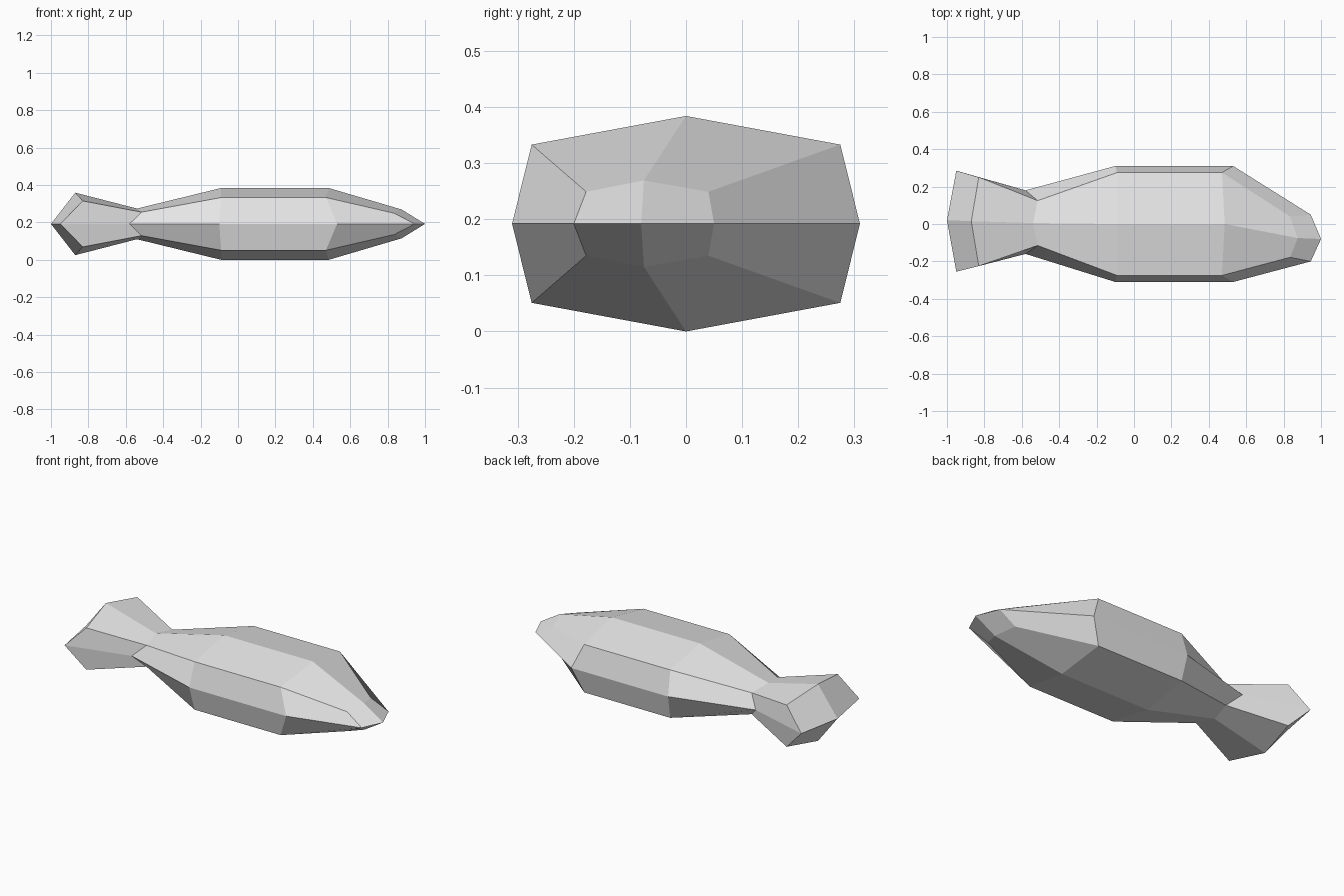
import bpy
import bmesh

cube = bpy.data.objects.get("Cube")
if cube:
    bpy.data.objects.remove(cube, do_unlink=True)

MID = 0.192  # height of the mirror plane

grey = bpy.data.materials.new("plain_grey")
grey.use_nodes = True
grey.diffuse_color = (0.8, 0.8, 0.8, 1)
grey.node_tree.nodes["Principled BSDF"].inputs["Base Color"].default_value = (0.8, 0.8, 0.8, 1)

# Sections from tail to nose, each with a side, corner and ridge point:
# side (x, y right, y left), corner (x, y right, y left, half height),
# ridge (x, y, half height)
SECTIONS = [
    ((-0.95, -0.255, 0.285), (-0.83, -0.225, 0.25, 0.123), (-0.87, 0.015, 0.167)),
    ((-0.58, -0.16, 0.18), (-0.515, -0.115, 0.125, 0.063), (-0.54, 0.005, 0.082)),
    ((-0.10, -0.31, 0.31), (-0.09, -0.275, 0.275, 0.141), (-0.09, 0, 0.192)),
    ((0.53, -0.31, 0.31), (0.47, -0.275, 0.275, 0.141), (0.485, 0, 0.192)),
    ((0.945, -0.20, 0.05), (0.835, -0.178, 0.04, 0.057), (0.875, -0.075, 0.077)),
]


def add_ring(bm, side, corner, ridge):
    """Eight points round the body, starting at the right side."""
    sx, sr, sl = side
    cx, cr, cl, ch = corner
    rx, ry, rh = ridge
    points = [(sx, sr, 0), (cx, cr, ch), (rx, ry, rh), (cx, cl, ch),
              (sx, sl, 0), (cx, cl, -ch), (rx, ry, -rh), (cx, cr, -ch)]
    return [bm.verts.new((x, y, z + MID)) for x, y, z in points]


def cap(bm, ring, x, y):
    """Close an end with four faces meeting at a tip."""
    tip = bm.verts.new((x, y, MID))
    for i in range(0, 8, 2):
        bm.faces.new((tip, ring[i], ring[i + 1], ring[(i + 2) % 8]))


# Body, tail and nose lofted as one faceted skin
bm = bmesh.new()
rings = [add_ring(bm, *section) for section in SECTIONS]
for a, b in zip(rings, rings[1:]):
    for i in range(8):
        j = (i + 1) % 8
        bm.faces.new((a[i], a[j], b[j], b[i]))
cap(bm, rings[0], -1.0, 0.02)
cap(bm, rings[-1], 1.0, -0.08)
bmesh.ops.recalc_face_normals(bm, faces=bm.faces)

mesh = bpy.data.meshes.new("fish_body")
bm.to_mesh(mesh)
bm.free()
mesh.materials.append(grey)
body = bpy.data.objects.new("fish_body", mesh)
bpy.context.collection.objects.link(body)
